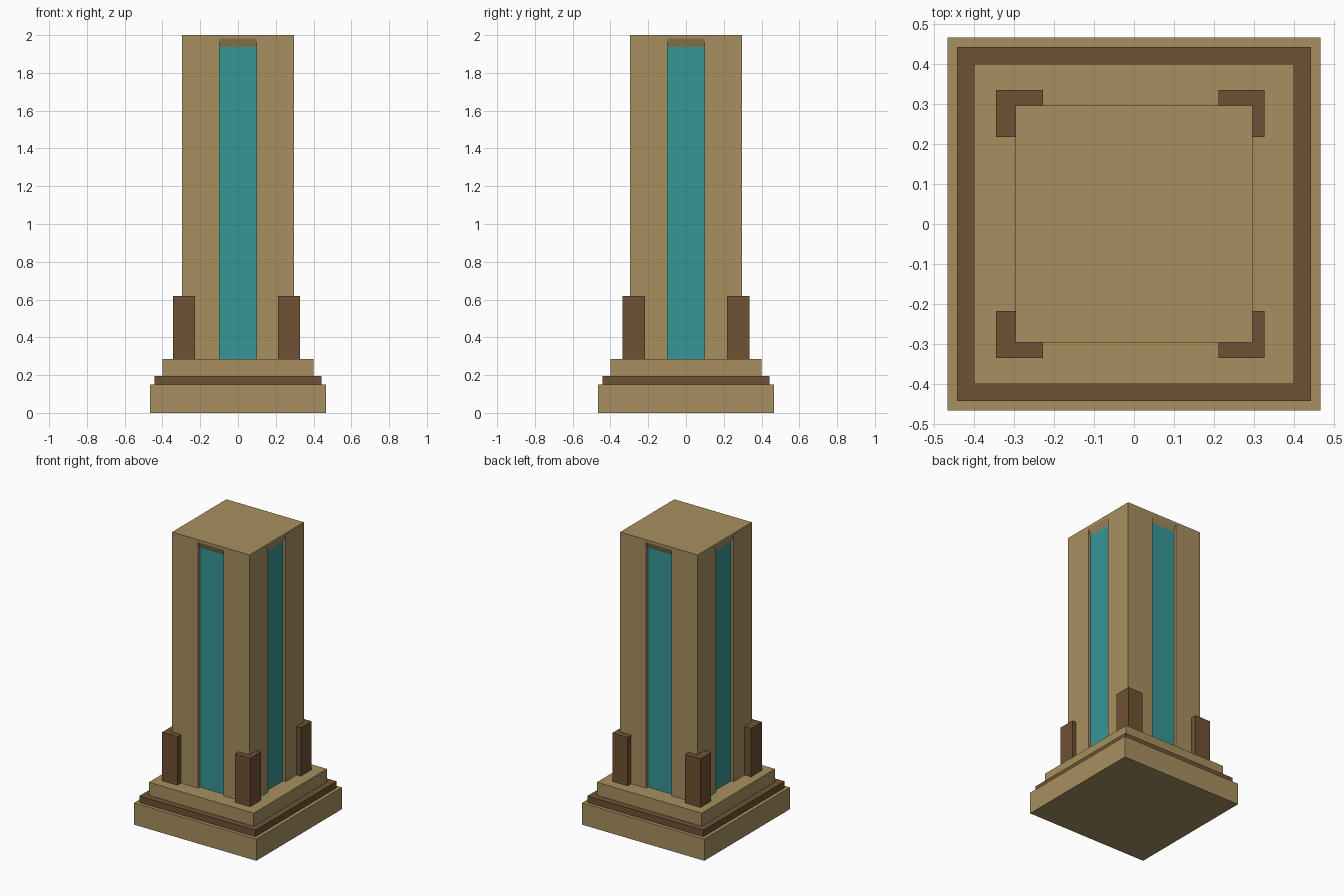
import bpy, bmesh
from math import pi
from mathutils import Matrix

if "Cube" in bpy.data.objects:
    bpy.data.objects.remove(bpy.data.objects["Cube"])


def material(name, rgb):
    m = bpy.data.materials.new(name)
    m.diffuse_color = (*rgb, 1)
    m.use_nodes = True
    m.node_tree.nodes["Principled BSDF"].inputs["Base Color"].default_value = m.diffuse_color
    return m


TAN = material("tan_stone", (0.386, 0.279, 0.117))
BROWN = material("brown_stone", (0.156, 0.084, 0.034))
TEAL = material("teal_panel", (0.038, 0.305, 0.305))


def finish(name, bm, *mats):
    bmesh.ops.recalc_face_normals(bm, faces=bm.faces)
    mesh = bpy.data.meshes.new(name)
    bm.to_mesh(mesh)
    bm.free()
    for m in mats:
        mesh.materials.append(m)
    obj = bpy.data.objects.new(name, mesh)
    bpy.context.collection.objects.link(obj)
    return obj


def box(name, x0, x1, y0, y1, z0, z1, mat):
    bm = bmesh.new()
    bmesh.ops.create_cube(bm, size=1)
    bmesh.ops.scale(bm, vec=(x1 - x0, y1 - y0, z1 - z0), verts=bm.verts)
    bmesh.ops.translate(bm, vec=((x0 + x1) / 2, (y0 + y1) / 2, (z0 + z1) / 2), verts=bm.verts)
    return finish(name, bm, mat)


# stepped plinth
for name, h, z0, z1, mat in (("base_slab", 0.467, 0, 0.15, TAN),
                             ("base_band", 0.443, 0.15, 0.195, BROWN),
                             ("upper_step", 0.4, 0.195, 0.285, TAN)):
    box(name, -h, h, -h, h, z0, z1, mat)

# square shaft: each side has a shallow recess with sloped head and teal back
H, W, D = 0.296, 0.097, 0.02
Z0, Z1, ZO, ZI = 0.285, 2.0, 1.982, 1.938
bm = bmesh.new()
for i in range(4):
    rot = Matrix.Rotation(i * pi / 2, 3, 'Z')

    def face(points, slot=0):
        f = bm.faces.new([bm.verts.new(rot @ Matrix.Translation(p).translation) for p in points])
        f.material_index = slot

    o = [(-W, -H, Z0), (-W, -H, ZO), (W, -H, ZO), (W, -H, Z0)]
    n = [(-W, D - H, Z0), (-W, D - H, ZI), (W, D - H, ZI), (W, D - H, Z0)]
    face([(-H, -H, Z0)] + o + [(H, -H, Z0), (H, -H, Z1), (-H, -H, Z1)])
    for a in range(3):
        face([o[a], n[a], n[a + 1], o[a + 1]])
    face(n, 1)
for z in (Z0, Z1):
    bm.faces.new([bm.verts.new((x, y, z)) for x, y in ((-H, -H), (H, -H), (H, H), (-H, H))])
bmesh.ops.remove_doubles(bm, verts=bm.verts, dist=0.0005)
finish("shaft", bm, TAN, TEAL)

# corner blocks wrapping the foot of the shaft
for sx, (x0, x1) in (("left", (-0.345, -0.228)), ("right", (0.212, 0.327))):
    for sy, (y0, y1) in (("front", (-0.335, -0.218)), ("back", (0.218, 0.335))):
        box(f"corner_block_{sy}_{sx}", x0, x1, y0, y1, 0.285, 0.62, BROWN)
